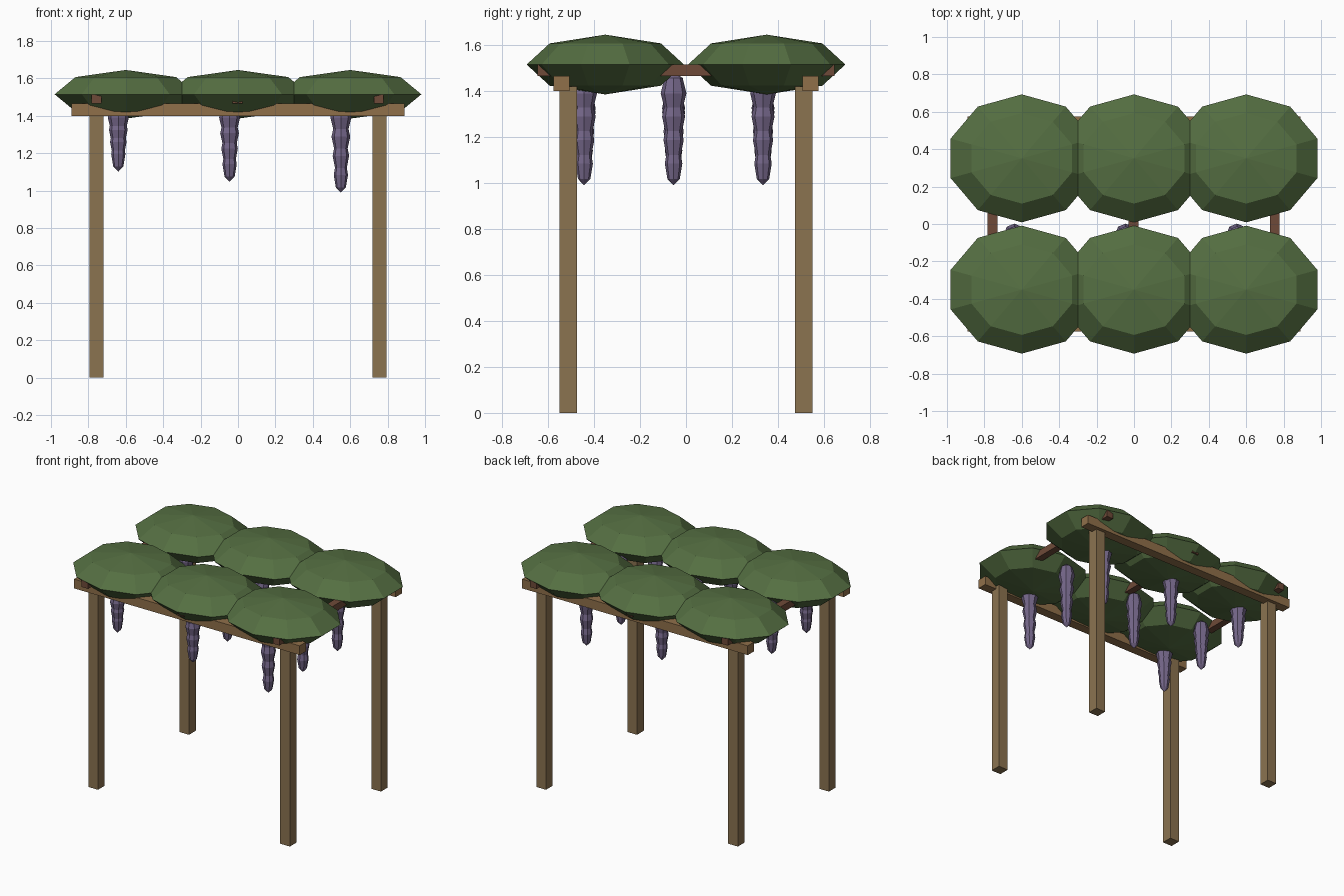
import bpy, bmesh
from mathutils import Matrix

if "Cube" in bpy.data.objects:
    bpy.data.objects.remove(bpy.data.objects["Cube"])


def material(name, hex_rgb):
    """Flat material from an sRGB hex colour, converted to linear."""
    lin = []
    for i in (0, 2, 4):
        c = int(hex_rgb[i:i + 2], 16) / 255
        lin.append(c / 12.92 if c <= 0.04045 else ((c + 0.055) / 1.055) ** 2.4)
    m = bpy.data.materials.new(name)
    m.diffuse_color = (*lin, 1)
    m.use_nodes = True
    m.node_tree.nodes["Principled BSDF"].inputs["Base Color"].default_value = m.diffuse_color
    return m


POST = material("post_wood", "8B7350")
BEAM = material("beam_wood", "90704A")
RAFTER = material("rafter_wood", "6E4A38")
LEAF = material("leaf_green", "556F42")
BLOSSOM = material("blossom_purple", "75678A")


def finish(name, bm, mat):
    me = bpy.data.meshes.new(name)
    bm.to_mesh(me)
    bm.free()
    me.materials.append(mat)
    ob = bpy.data.objects.new(name, me)
    bpy.context.collection.objects.link(ob)
    return ob


def box(name, centre, size, mat):
    bm = bmesh.new()
    bmesh.ops.create_cube(bm, size=1, matrix=Matrix.LocRotScale(centre, None, size))
    return finish(name, bm, mat)


def add_ellipsoid(bm, centre, radii, segments):
    bmesh.ops.create_uvsphere(bm, u_segments=segments, v_segments=4, radius=1,
                              matrix=Matrix.LocRotScale(centre, None, radii))


# Four posts and the two long beams they carry
for sy in (-1, 1):
    for sx in (-1, 1):
        box("post", (sx * 0.757, sy * 0.513, 0.71), (0.076, 0.076, 1.42), POST)
    box("long_beam", (0, sy * 0.541, 1.433), (1.78, 0.07, 0.066), BEAM)

# Cross rafters resting on the beams
for x in (-0.757, -0.003, 0.753):
    box("rafter", (x, 0, 1.49), (0.052, 1.29, 0.05), RAFTER)

# Foliage canopy: two rows of three flattened faceted clumps
for y in (-0.351, 0.351):
    for x in (-0.6, 0, 0.6):
        bm = bmesh.new()
        add_ellipsoid(bm, (x, y, 1.515), (0.4, 0.342, 0.13), 10)
        finish("foliage_clump", bm, LEAF)

# Hanging blossoms: stacked tapering beads, longer toward +x
for x, spacing in ((-0.64, 0.065), (-0.045, 0.083), (0.55, 0.102)):
    for y in (-0.443, -0.054, 0.335):
        bm = bmesh.new()
        for i in range(4):
            r = 0.056 - 0.006 * i
            add_ellipsoid(bm, (x, y, 1.39 - spacing * i), (r, r, 0.094), 8)
        finish("hanging_blossom", bm, BLOSSOM)
